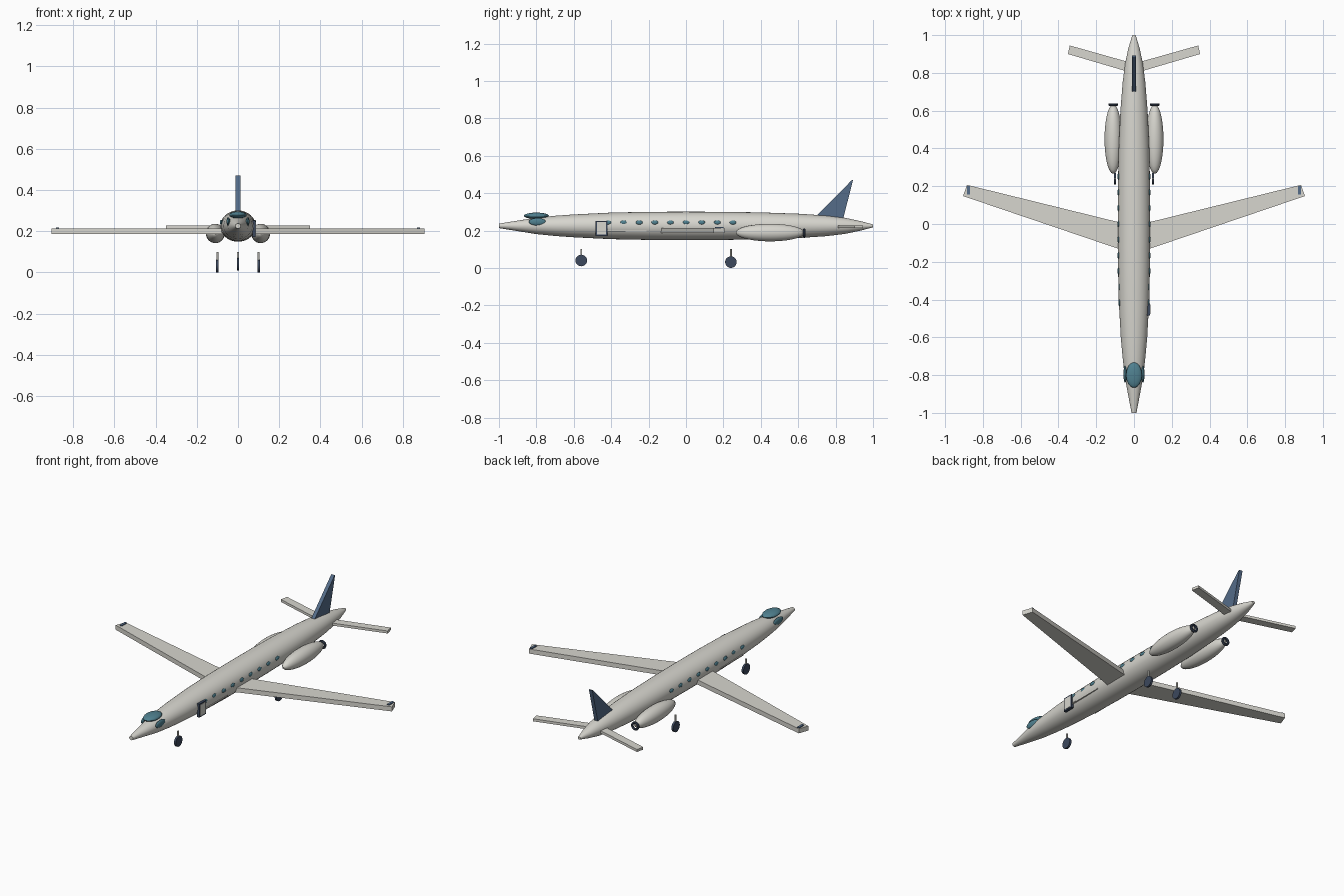
import bpy, bmesh, math
from mathutils import Matrix

if "Cube" in bpy.data.objects:
    bpy.data.objects.remove(bpy.data.objects["Cube"])


def material(name, rgb):
    m = bpy.data.materials.new(name)
    m.diffuse_color = (*rgb, 1)
    m.use_nodes = True
    m.node_tree.nodes["Principled BSDF"].inputs["Base Color"].default_value = m.diffuse_color
    return m


WHITE = material("pale_paint", (0.68, 0.67, 0.62))
BLUE = material("blue_paint", (0.09, 0.15, 0.25))
DARK = material("dark_trim", (0.045, 0.065, 0.11))
GLASS = material("teal_glass", (0.08, 0.22, 0.28))


def finish(name, bm, mat, smooth=False):
    bmesh.ops.recalc_face_normals(bm, faces=bm.faces)
    me = bpy.data.meshes.new(name)
    bm.to_mesh(me)
    bm.free()
    me.materials.append(mat)
    ob = bpy.data.objects.new(name, me)
    bpy.context.collection.objects.link(ob)
    if smooth:
        bpy.ops.object.select_all(action='DESELECT')
        ob.select_set(True)
        bpy.context.view_layer.objects.active = ob
        bpy.ops.object.shade_smooth_by_angle(angle=math.radians(40))
    return ob


def box(name, loc, size, mat):
    bm = bmesh.new()
    bmesh.ops.create_cube(bm, size=1)
    bmesh.ops.scale(bm, vec=size, verts=bm.verts)
    bmesh.ops.translate(bm, vec=loc, verts=bm.verts)
    return finish(name, bm, mat)


def ellipsoid(name, loc, radii, mat, seg=24):
    bm = bmesh.new()
    bmesh.ops.create_uvsphere(bm, u_segments=seg, v_segments=seg // 2, radius=1)
    bmesh.ops.scale(bm, vec=radii, verts=bm.verts)
    bmesh.ops.translate(bm, vec=loc, verts=bm.verts)
    return finish(name, bm, mat, True)


def cylinder(name, loc, r, depth, axis, mat, seg=20):
    bm = bmesh.new()
    rot = {'X': Matrix.Rotation(math.pi / 2, 4, 'Y'),
           'Z': Matrix.Identity(4)}[axis]
    bmesh.ops.create_cone(bm, cap_ends=True, segments=seg, radius1=r, radius2=r,
                          depth=depth, matrix=Matrix.Translation(loc) @ rot)
    return finish(name, bm, mat, True)


def prism(name, pts, offset, mat):
    """Flat outline extruded by an offset vector."""
    bm = bmesh.new()
    face = bm.faces.new([bm.verts.new(p) for p in pts])
    ext = bmesh.ops.extrude_face_region(bm, geom=[face])
    bmesh.ops.translate(bm, vec=offset,
                        verts=[v for v in ext["geom"] if isinstance(v, bmesh.types.BMVert)])
    if not face.is_valid or len(bm.faces) < len(pts) + 2:
        bm.faces.new([v for v in list(bm.verts)[:len(pts)]])
    return finish(name, bm, mat)


# Fuselage: lofted ellipses (y, half width, half height)
stations = [(-1, .013, .012), (-.9, .032, .028), (-.8, .05, .044), (-.7, .061, .054),
            (-.6, .07, .061), (-.4, .081, .071), (-.2, .085, .075), (0, .086, .076),
            (.2, .085, .075), (.4, .081, .072), (.6, .072, .065), (.75, .06, .055),
            (.85, .047, .043), (.93, .03, .026), (1, .009, .008)]
bm = bmesh.new()
N = 32
rings = [[bm.verts.new((rx * math.cos(2 * math.pi * i / N), y,
                        .225 + rz * math.sin(2 * math.pi * i / N))) for i in range(N)]
         for y, rx, rz in stations]
for a, b in zip(rings, rings[1:]):
    for i in range(N):
        bm.faces.new((a[i], a[(i + 1) % N], b[(i + 1) % N], b[i]))
bm.faces.new(rings[0])
bm.faces.new(rings[-1])
finish("fuselage", bm, WHITE, True)

# Cockpit canopy
ellipsoid("canopy", (0, -.80, .279), (.042, .067, .017), GLASS)

# Fin
prism("fin", [(-.011, .70, .28), (-.011, .885, .468), (-.011, .893, .47), (-.011, .837, .25),
              (-.011, .71, .26)], (.022, 0, 0), BLUE)

# Parts repeated on both sides
for side, s in (("right", 1), ("left", -1)):
    prism(side + "_wing", [(s * .03, -.149, .187), (s * .905, .148, .187),
                           (s * .884, .207, .187), (s * .03, -.003, .187)], (0, 0, .027), WHITE)
    box(side + "_wingtip_light", (s * .876, .178, .208), (.014, .046, .022), BLUE)
    prism(side + "_tailplane", [(s * .01, .80, .213), (s * .35, .90, .213),
                                (s * .34, .945, .213), (s * .01, .852, .213)],
          (0, 0, .015), WHITE)

    # Engine with dark exhaust ring
    ellipsoid(side + "_engine", (s * .11, .45, .189), (.046, .184, .047), WHITE, 28)
    bpy.ops.mesh.primitive_torus_add(location=(s * .11, .632, .186),
                                     rotation=(math.pi / 2, 0, 0), major_segments=24,
                                     minor_segments=8, major_radius=.019, minor_radius=.007)
    ring = bpy.context.object
    ring.name = side + "_exhaust_ring"
    ring.data.materials.append(DARK)
    bpy.ops.object.shade_smooth_by_angle()

    # Cockpit side glass and cabin windows
    ellipsoid(side + "_cockpit_glass", (s * .047, -.795, .247), (.009, .045, .02), GLASS)
    for k in range(9):
        y = -.417 + k * .0835
        x = .077 if abs(y) > .3 else .082
        ellipsoid(f"{side}_window_{k + 1}", (s * x, y, .243), (.006, .018, .011), GLASS, 16)

    # Thin side strip
    box(side + "_side_strip", (s * .078, -.315, .197), (.008, .21, .006), WHITE)

# Door on the right side only
box("door_frame", (.078, -.452, .212), (.016, .064, .08), DARK)
box("door_panel", (.0795, -.452, .212), (.016, .05, .066), WHITE)

# Landing gear
for name, x, y, z in (("nose", 0, -.56, .04), ("right", .1, .24, .031), ("left", -.1, .24, .031)):
    cylinder(name + "_wheel", (x, y, z), .031, .012, 'X', DARK)
    cylinder(name + "_strut", (x, y, (z + .1) / 2), .005, .1 - z, 'Z', WHITE, 12)
